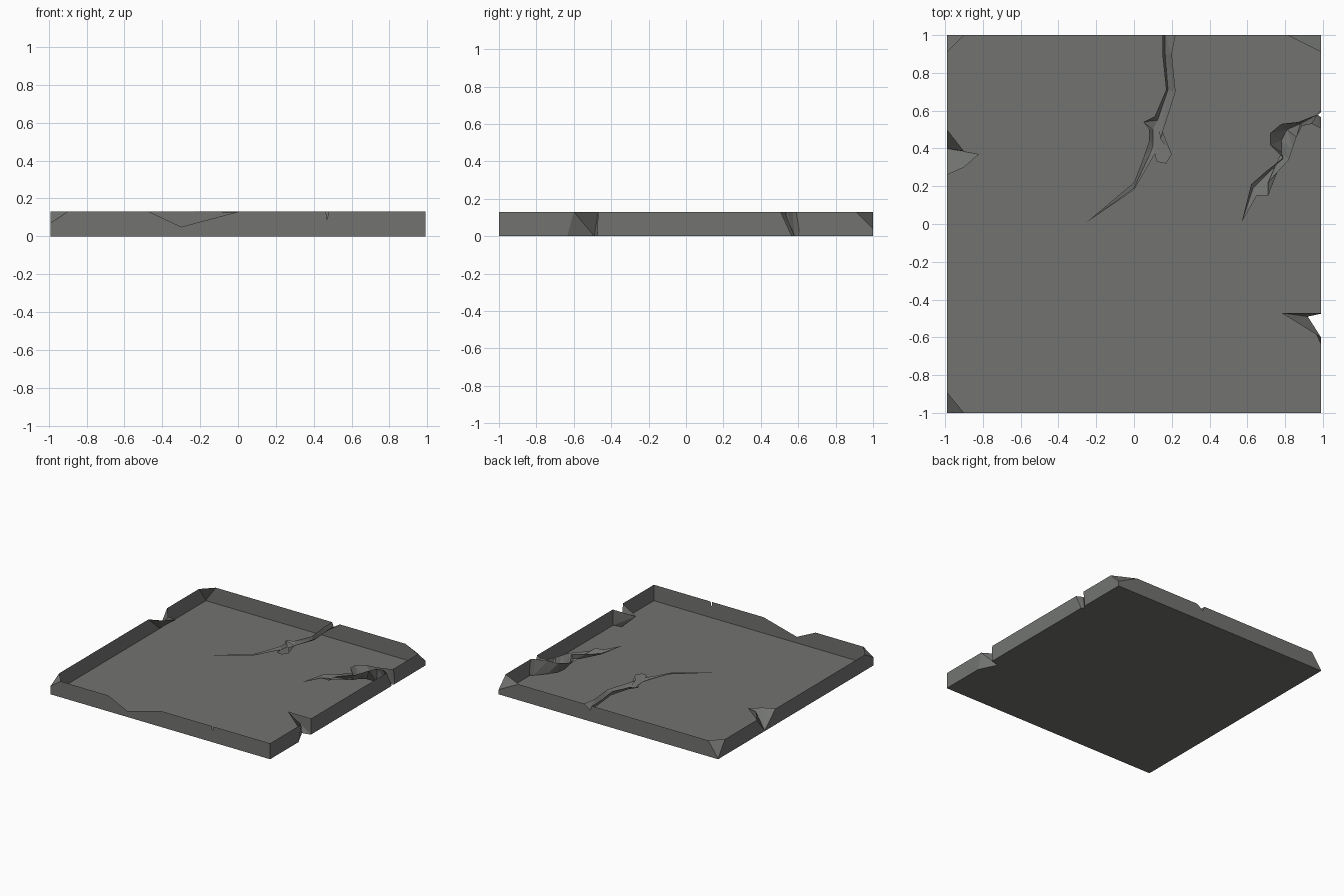
import bpy

if "Cube" in bpy.data.objects:
    bpy.data.objects.remove(bpy.data.objects["Cube"])

H = 0.13   # slab height
X = 0.99   # half width
Y = 1.0    # half depth

stone = bpy.data.materials.new("grey stone")
stone.diffuse_color = (0.17, 0.175, 0.165, 1)
stone.use_nodes = True
stone.node_tree.nodes["Principled BSDF"].inputs["Base Color"].default_value = stone.diffuse_color


def part(name, polygons):
    """Make one flat-shaded object from a list of polygons."""
    verts, faces = [], []
    for poly in polygons:
        start = len(verts)
        verts += poly
        faces.append(list(range(start, len(verts))))
    mesh = bpy.data.meshes.new(name)
    mesh.from_pydata(verts, [], faces)
    mesh.materials.append(stone)
    mesh.update()
    ob = bpy.data.objects.new(name, mesh)
    bpy.context.collection.objects.link(ob)
    return ob


def groove(left, right, valley, z_end):
    """Two strips running from the rims of a crack down to its valley."""
    n = len(valley) - 1
    deep = [(x, y, H + (z_end - H) * i / n) for i, (x, y) in enumerate(valley)]
    polys = []
    for rim in (left, right):
        top = [(x, y, H) for x, y in rim]
        for i in range(n):
            polys.append([top[i], deep[i], deep[i + 1]])
            polys.append([top[i], deep[i + 1], top[i + 1]])
    return [p for p in polys if len(set(p)) == 3]


# Underside, notched on the right edge (the slab is open at the top)
part("bottom", [[(x, y, 0) for x, y in [
    (-X, Y), (X, Y), (X, .6), (.97, .58), (X, .565), (X, -.475),
    (.92, -.49), (X, -.635), (X, -Y), (-X, -Y)]]])

# Thin side walls with broken top edges
front = [(-X, 0), (X, 0), (X, H), (.478, H), (.47, .08), (.465, H),
         (0, H), (-.3, .05), (-.47, H), (-.9, H), (-X, .07)]
back = [(-X, 0), (X, 0), (X, .04), (.81, H), (.22, H), (.165, .09),
        (.15, H), (-.9, H), (-X, .005)]
left = [(-Y, 0), (Y, 0), (Y, .005), (.91, H), (.5, H), (.4, .004),
        (.26, H), (-.89, H), (-Y, .07)]
right = [[(-Y, 0), (-.635, 0), (-.6, H), (-Y, H)],
         [(-.475, 0), (.565, 0), (.505, H), (-.47, H)],
         [(.6, 0), (Y, 0), (Y, .04), (.91, H), (.59, H), (.605, .03)]]
part("front_wall", [[(x, -Y, z) for x, z in front]])
part("back_wall", [[(x, Y, z) for x, z in reversed(back)]])
part("left_wall", [[(-X, y, z) for y, z in reversed(left)]])
part("right_wall", [[(X, y, z) for y, z in p] for p in right])

# Broken corners
part("corner_chips", [
    [(-X, -.89, H), (-X, -Y, .07), (-.9, -Y, H)],
    [(-.9, Y, H), (-X, Y, .005), (-X, .91, H)],
    [(X, .91, H), (X, Y, .04), (.81, Y, H)]])

# Chip in the left edge: a fan down to one low point
rim = [(-X, .5, H), (-.9, .385, H), (-.82, .37, H), (-.9, .3, H), (-X, .26, H)]
part("left_chip", [[a, b, (-X, .4, .004)] for a, b in zip(rim, rim[1:])])

# Wedge cut through the right edge
tip, low = (.78, -.47, H), (.92, -.49, 0)
part("right_notch", [
    [tip, low, (X, -.475, 0)], [tip, (X, -.475, 0), (X, -.47, H)],
    [tip, (X, -.6, H), low], [(X, -.6, H), (X, -.635, 0), low]])

# Long crack from the back edge
part("back_crack", groove(
    [(-.25, .01), (0, .22), (.05, .35), (.08, .44), (.08, .5), (.05, .54),
     (.11, .57), (.17, .71), (.15, .9), (.15, 1)],
    [(-.25, .01), (0, .18), (.11, .37), (.12, .33), (.17, .32), (.2, .37),
     (.14, .45), (.22, .7), (.2, .9), (.22, 1)],
    [(-.25, .01), (0, .19), (.08, .36), (.1, .41), (.1, .44), (.1, .5),
     (.125, .55), (.18, .71), (.165, .9), (.165, 1)], .09))

# Crack from the right edge, deepening to the underside
side = groove(
    [(.57, .01), (.62, .21), (.7, .28), (.79, .35), (.72, .42), (.72, .48),
     (.78, .53), (.87, .54), (.96, .57)],
    [(.57, .01), (.65, .15), (.71, .15), (.71, .22), (.82, .34), (.84, .4),
     (.86, .46), (.89, .52), (.94, .53)],
    [(.57, .01), (.63, .19), (.7, .26), (.785, .34), (.78, .38), (.78, .44),
     (.81, .5), (.88, .53), (.97, .58)], 0)
end = (.97, .58, 0)
side += [[(.96, .57, H), end, (X, .605, .03), (X, .59, H)],
         [end, (X, .6, 0), (X, .605, .03)],
         [(.94, .53, H), (X, .505, H), end],
         [(X, .505, H), (X, .565, 0), end]]
part("right_crack", side)
